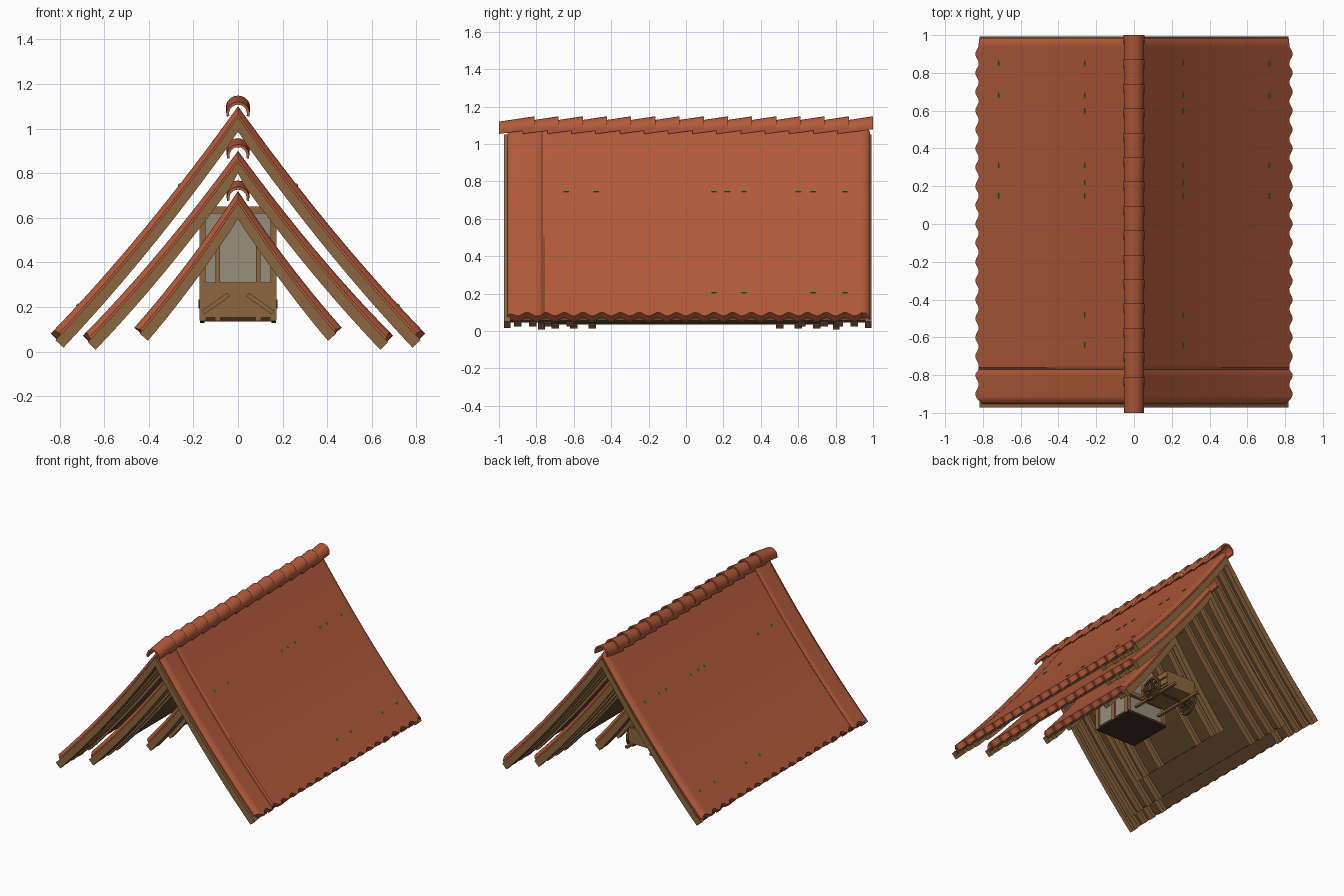
import bpy, bmesh, math
from mathutils import Vector, Matrix

if "Cube" in bpy.data.objects:
    bpy.data.objects.remove(bpy.data.objects["Cube"])


def mat(name, r, g, b):
    m = bpy.data.materials.new(name)
    lin = [((c / 255 + 0.055) / 1.055) ** 2.4 for c in (r, g, b)]
    m.diffuse_color = (*lin, 1)
    m.use_nodes = True
    m.node_tree.nodes["Principled BSDF"].inputs["Base Color"].default_value = m.diffuse_color
    return m


TILE = mat("terracotta", 178, 90, 58)
WOOD = mat("light_wood", 140, 102, 62)
DARK = mat("dark_wood", 94, 68, 41)
FLOOR = mat("floor_wood", 60, 44, 28)
PLASTER = mat("plaster", 152, 142, 122)
MOSS = mat("moss", 84, 140, 40)


def finish(name, bm, material, smooth=False):
    bmesh.ops.recalc_face_normals(bm, faces=bm.faces)
    me = bpy.data.meshes.new(name)
    bm.to_mesh(me)
    bm.free()
    me.materials.append(material)
    ob = bpy.data.objects.new(name, me)
    bpy.context.collection.objects.link(ob)
    if smooth:
        bpy.ops.object.select_all(action='DESELECT')
        ob.select_set(True)
        bpy.context.view_layer.objects.active = ob
        bpy.ops.object.shade_smooth_by_angle(angle=math.radians(35))
    return ob


def add_box(bm, x0, x1, y0, y1, z0, z1, rot=None):
    c = Vector(((x0 + x1) / 2, (y0 + y1) / 2, (z0 + z1) / 2))
    m = Matrix.Translation(c) @ (rot or Matrix.Identity(4)) @ Matrix.Diagonal((x1 - x0, y1 - y0, z1 - z0, 1))
    bmesh.ops.create_cube(bm, size=1, matrix=m)


def boxes(name, material, rows):
    bm = bmesh.new()
    for r in rows:
        add_box(bm, *r)
    return finish(name, bm, material)


class Roof:
    """A pair of slightly sagging slopes, described by apex and eave points."""

    def __init__(self, apex, eave_x, eave_z):
        self.a, self.ex, self.ez = apex, eave_x, eave_z

    def point(self, u, depth):
        h = self.a - self.ez
        x, z = u * self.ex, self.ez + h * (1 - 1.15 * u + 0.15 * u * u)
        d = depth * (0.068 + 0.017 * u)
        n = Vector((h * (1.15 - 0.3 * u), self.ex)).normalized()
        if u == 0:
            return 0, z - d / n.y
        return max(0, x - d * n.x), z - d * n.y

    def strip(self, bm, stations, top, bottom, umax=1.0, segs=16):
        """Solid layer along both slopes; stations are (y, sink, eave extension)."""
        for s in (-1, 1):
            layers = []
            for base in (top, bottom):
                layers.append([[bm.verts.new((s * p[0], y, p[1])) for p in
                                [self.point((umax + ext) * i / segs, base + sink) for i in range(segs + 1)]]
                               for y, sink, ext in stations])
            t, b = layers
            last = len(stations) - 1
            for j in range(last):
                for g in layers:
                    for i in range(segs):
                        bm.faces.new((g[j][i], g[j][i + 1], g[j + 1][i + 1], g[j + 1][i]))
                for i in (0, segs):
                    bm.faces.new((t[j][i], t[j + 1][i], b[j + 1][i], b[j][i]))
            for j in (0, last):
                for i in range(segs):
                    bm.faces.new((t[j][i], t[j][i + 1], b[j][i + 1], b[j][i]))


def build_roof(prefix, roof, y0, y1, rafters, groove=None):
    # tile sheet with scalloped eaves and rolled verges
    ys = [y0 + 0.018, y0 + 0.024, y0 + 0.034, y0 + 0.05]
    n = int((y1 - y0) / 0.0125)
    ys += [y0 + 0.06 + (y1 - y0 - 0.12) * i / n for i in range(n + 1)]
    ys += [y1 - 0.05, y1 - 0.03, y1 - 0.016, y1 - 0.008]
    st = []
    for y in ys:
        edge = min(y - y0 - 0.018, y1 - 0.008 - y)
        sink = 0.3 * max(0, 1 - edge / 0.035) ** 2
        if groove is not None:
            sink += 0.15 * max(0, 1 - abs(y - groove) / 0.014)
        st.append((y, sink, 0.011 * math.cos(2 * math.pi * y / 0.1) - 0.006))
    bm = bmesh.new()
    roof.strip(bm, st, 0, 0.48)
    finish(prefix + "_roof_tiles", bm, TILE, True)
    # boarding under the tiles
    bm = bmesh.new()
    roof.strip(bm, [(y0 + 0.02, 0, 0), (y1 - 0.02, 0, 0)], 0.49, 0.66, 1.0)
    finish(prefix + "_roof_boarding", bm, DARK)
    # verge boards and rafters
    bm = bmesh.new()
    for y in (y0 + 0.0175, y1 - 0.0175):
        roof.strip(bm, [(y - 0.0175, 0, 0), (y + 0.0175, 0, 0)], 0.42, 1.0, 1.01)
    for y in rafters:
        roof.strip(bm, [(y - 0.02, 0, 0), (y + 0.02, 0, 0)], 0.64, 0.97, 1.005)
    finish(prefix + "_roof_rafters", bm, WOOD)


def ridge(name, z, y0, y1, count, r):
    # overlapping tilted half-round ridge tiles
    bm = bmesh.new()
    length = 0.19
    pitch = (y1 - y0 - length) / (count - 1)
    arc = [math.radians(-15 + 210 * i / 14) for i in range(15)]
    for k in range(count):
        ya = y0 + k * pitch
        rings = []
        for y, zz, s in ((ya, z - 0.022, r * 0.95), (ya + length, z + 0.004, r)):
            rings.append([[bm.verts.new((q * math.cos(a), y, zz + q * math.sin(a))) for a in arc]
                          for q in (s, s - 0.012)])
        (o0, i0), (o1, i1) = rings
        for i in range(14):
            for p, q in ((o0, o1), (i0, i1), (o0, i0), (o1, i1)):
                bm.faces.new((p[i], p[i + 1], q[i + 1], q[i]))
        for i in (0, 14):
            bm.faces.new((o0[i], o1[i], i1[i], i0[i]))
    finish(name, bm, TILE, True)


# three nested roofs
outer = Roof(1.10, 0.836, 0.085)
middle = Roof(0.90, 0.692, 0.075)
inner = Roof(0.72, 0.463, 0.11)
build_roof("outer", outer, -0.972, 0.992,
           [s * y for s in (-1, 1) for y in (0.90, 0.82, 0.74, 0.62)], -0.775)
build_roof("middle", middle, -0.79, 0.82, [-0.70, -0.6, -0.5, 0.5, 0.6, 0.7])
build_roof("inner", inner, -0.45, 0.44, [-0.36, -0.2, 0.2, 0.36])
ridge("outer_ridge_tiles", 1.089, -1.0, 1.0, 15, 0.055)
ridge("middle_ridge_tiles", 0.90, -0.81, 0.84, 12, 0.053)
ridge("inner_ridge_tiles", 0.71, -0.47, 0.46, 7, 0.053)

# little moss tufts on the outer slopes
bm = bmesh.new()
for u, ys in ((0.315, (-0.64, -0.48, 0.15, 0.22, 0.31, 0.6, 0.68, 0.85)), (0.86, (0.15, 0.31, 0.68, 0.85))):
    x, z = outer.point(u, -0.02)
    for y in ys:
        for s in (-1, 1):
            rot = Matrix.Rotation(s * math.radians(52), 4, 'Y')
            add_box(bm, s * x - 0.007, s * x + 0.007, y - 0.014, y + 0.014, z - 0.003, z + 0.003, rot)
finish("moss_tufts", bm, MOSS)

# small cabin under the inner roof
boxes("cabin_floor", FLOOR, [(-0.17, 0.17, -0.2, 0.14, 0.135, 0.155)])
boxes("cabin_plaster_walls", PLASTER, [(-0.155, 0.155, 0.1, 0.115, 0.155, 0.62),
                                       (-0.16, -0.15, -0.18, 0.12, 0.155, 0.42),
                                       (0.15, 0.16, -0.18, 0.12, 0.155, 0.42)])
frame = [(-0.17, 0.17, -0.2, -0.18, 0.15, 0.31), (-0.17, 0.17, -0.205, -0.175, 0.285, 0.31),
         (-0.17, 0.17, 0.115, 0.14, 0.28, 0.31), (-0.17, 0.17, -0.04, 0.0, 0.62, 0.65)]
for s in (-1, 1):
    for a, b, y, top in ((0.145, 0.172, -0.19, 0.44), (0.08, 0.1, -0.19, 0.56),
                         (0.145, 0.172, 0.12, 0.62), (0.145, 0.172, -0.02, 0.62)):
        frame.append((min(s * a, s * b), max(s * a, s * b), y - 0.015, y + 0.015, 0.14, top))
    frame.append((s * 0.10 - 0.07, s * 0.10 + 0.07, -0.212, -0.2, 0.205, 0.225,
                  Matrix.Rotation(s * math.radians(35), 4, 'Y')))
boxes("cabin_timber_frame", WOOD, frame)

# two-wheeled cart behind the cabin
cart = [(-0.12, 0.12, 0.22, 0.5, 0.205, 0.22), (-0.12, 0.12, 0.22, 0.235, 0.22, 0.32),
        (-0.12, 0.12, 0.485, 0.5, 0.22, 0.32)]
for s in (-1, 1):
    cart += [(s * 0.117 - 0.007, s * 0.117 + 0.007, 0.22, 0.5, 0.225 + k * 0.05, 0.265 + k * 0.05) for k in (0, 1)]
    cart.append((s * 0.1 - 0.01, s * 0.1 + 0.01, 0.14, 0.56, 0.19, 0.207))
boxes("cart_body", WOOD, cart)
boxes("cart_axle", DARK, [(-0.175, 0.175, 0.37, 0.39, 0.2, 0.22)])
bm = bmesh.new()
for s in (-1, 1):
    place = Matrix.Translation((s * 0.16, 0.38, 0.213))
    rim = [[bm.verts.new(place @ Vector((dx, r * math.cos(t), r * math.sin(t)))) for dx, r in
            ((-0.01, 0.085), (0.01, 0.085), (0.01, 0.068), (-0.01, 0.068))]
           for t in [2 * math.pi * i / 20 for i in range(20)]]
    for i in range(20):
        p, q = rim[i], rim[(i + 1) % 20]
        for k in range(4):
            bm.faces.new((p[k], p[(k + 1) % 4], q[(k + 1) % 4], q[k]))
    for i in range(4):
        add_box(bm, s * 0.16 - 0.005, s * 0.16 + 0.005, 0.31, 0.45, 0.207, 0.219,
                Matrix.Rotation(i * math.pi / 4, 4, 'X'))
    bmesh.ops.create_cone(bm, cap_ends=True, segments=12, radius1=0.02, radius2=0.02, depth=0.035,
                          matrix=place @ Matrix.Rotation(math.pi / 2, 4, 'Y'))
finish("cart_wheels", bm, DARK)
